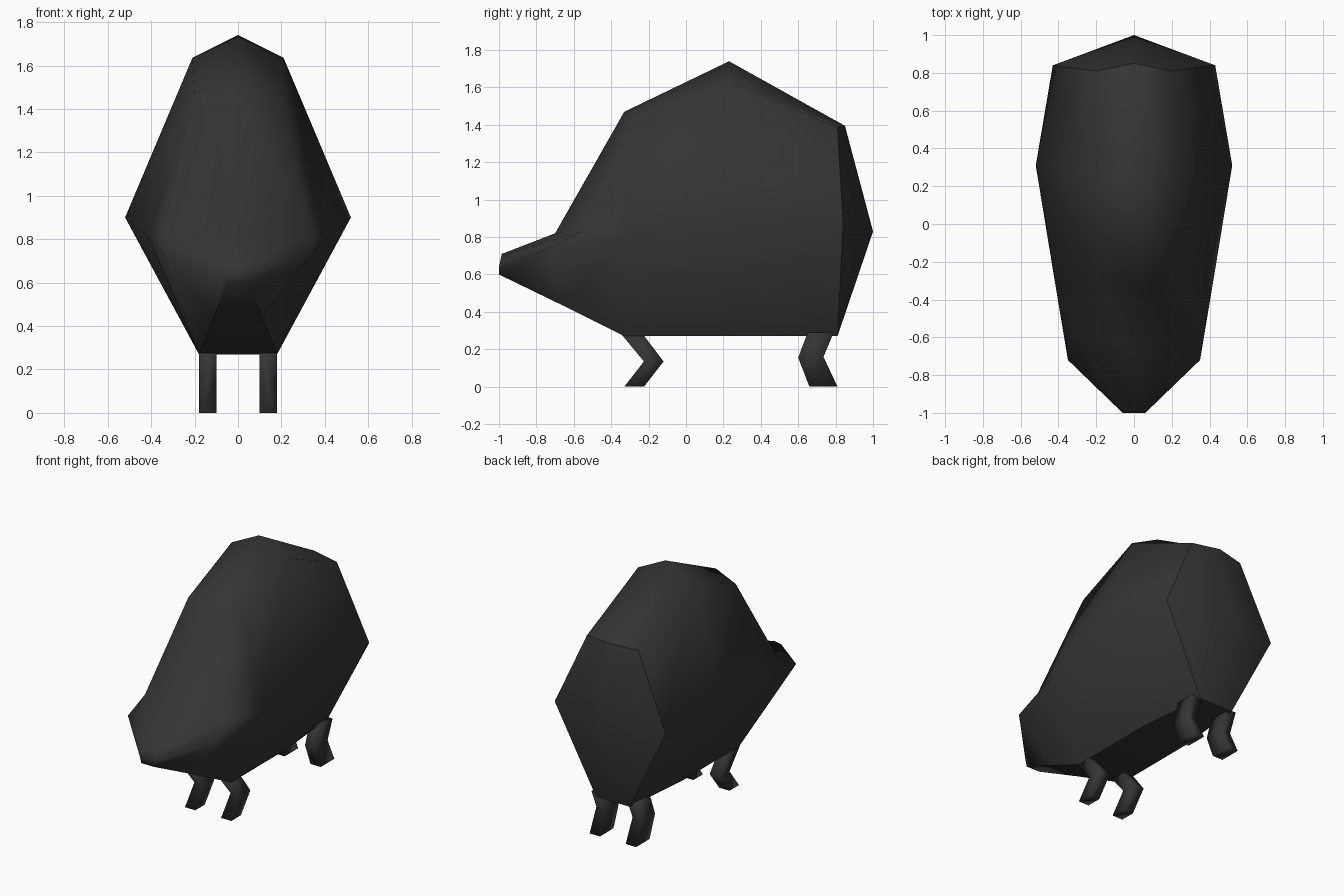
import bpy, bmesh

if "Cube" in bpy.data.objects:
    bpy.data.objects.remove(bpy.data.objects["Cube"])

dark = bpy.data.materials.new("dark_coat")
dark.diffuse_color = (0.035, 0.035, 0.035, 1)
dark.use_nodes = True
dark.node_tree.nodes["Principled BSDF"].inputs["Base Color"].default_value = dark.diffuse_color


def finish(bm, name, smooth):
    bmesh.ops.recalc_face_normals(bm, faces=bm.faces)
    for f in bm.faces:
        f.smooth = smooth
    me = bpy.data.meshes.new(name)
    bm.to_mesh(me)
    bm.free()
    me.materials.append(dark)
    ob = bpy.data.objects.new(name, me)
    bpy.context.collection.objects.link(ob)
    return ob


# Body: half rings from snout to rump, each belly edge, side, shoulder, ridge
rings = [
    [(.05, -1, .60), (.06, -1, .64), (.05, -.985, .70), (0, -.985, .71)],
    [(.11, -.67, .44), (.35, -.72, .745), (.335, -.55, .835), (0, -.70, .82)],
    [(.18, -.33, .27), (.415, -.33, .81), (.20, -.265, 1.44), (0, -.33, 1.47)],
    [(.18, .30, .27), (.52, .31, .90), (.21, .23, 1.635), (0, .23, 1.74)],
    [(.13, .81, .27), (.43, .84, .87), (.20, .81, 1.385), (0, .85, 1.395)],
]
bm = bmesh.new()
loops = []
for half in rings:
    pts = half + [(-x, y, z) for x, y, z in reversed(half[:-1])]
    loops.append([bm.verts.new(p) for p in pts])
for a, b in zip(loops, loops[1:]):
    for i in range(7):
        j = (i + 1) % 7
        bm.faces.new((a[i], a[j], b[j], b[i]))
# Snout tip and pointed rump
bm.faces.new(loops[0])
tail = bm.verts.new((0, 1, .83))
for i in range(7):
    bm.faces.new((loops[-1][i], loops[-1][(i + 1) % 7], tail))
# Crisp edges along the belly and around the rump
for a, b in zip(loops, loops[1:]):
    for i in (0, 6):
        bm.edges.get((a[i], b[i])).smooth = False
for i in range(7):
    bm.edges.get((loops[-1][i], loops[-1][(i + 1) % 7])).smooth = False
finish(bm, "body", True)


# Legs: bent side profiles given a width
front = [(-.33, 0), (-.225, 0), (-.12, .135), (-.23, .28), (-.345, .28), (-.225, .135)]
rear = [(.66, 0), (.81, 0), (.735, .16), (.79, .29), (.65, .29), (.60, .155)]


def leg(name, profile, side):
    bm = bmesh.new()
    a, b = [[bm.verts.new((side * x, y, z)) for y, z in profile] for x in (.10, .18)]
    for i in range(6):
        j = (i + 1) % 6
        bm.faces.new((a[i], a[j], b[j], b[i]))
    # Foot half and shank half of each side
    for v in (a, b):
        bm.faces.new((v[0], v[1], v[2], v[5]))
        bm.faces.new((v[5], v[2], v[3], v[4]))
    finish(bm, name, True)


for side, label in ((1, "right"), (-1, "left")):
    leg("front_leg_" + label, front, side)
    leg("rear_leg_" + label, rear, side)
